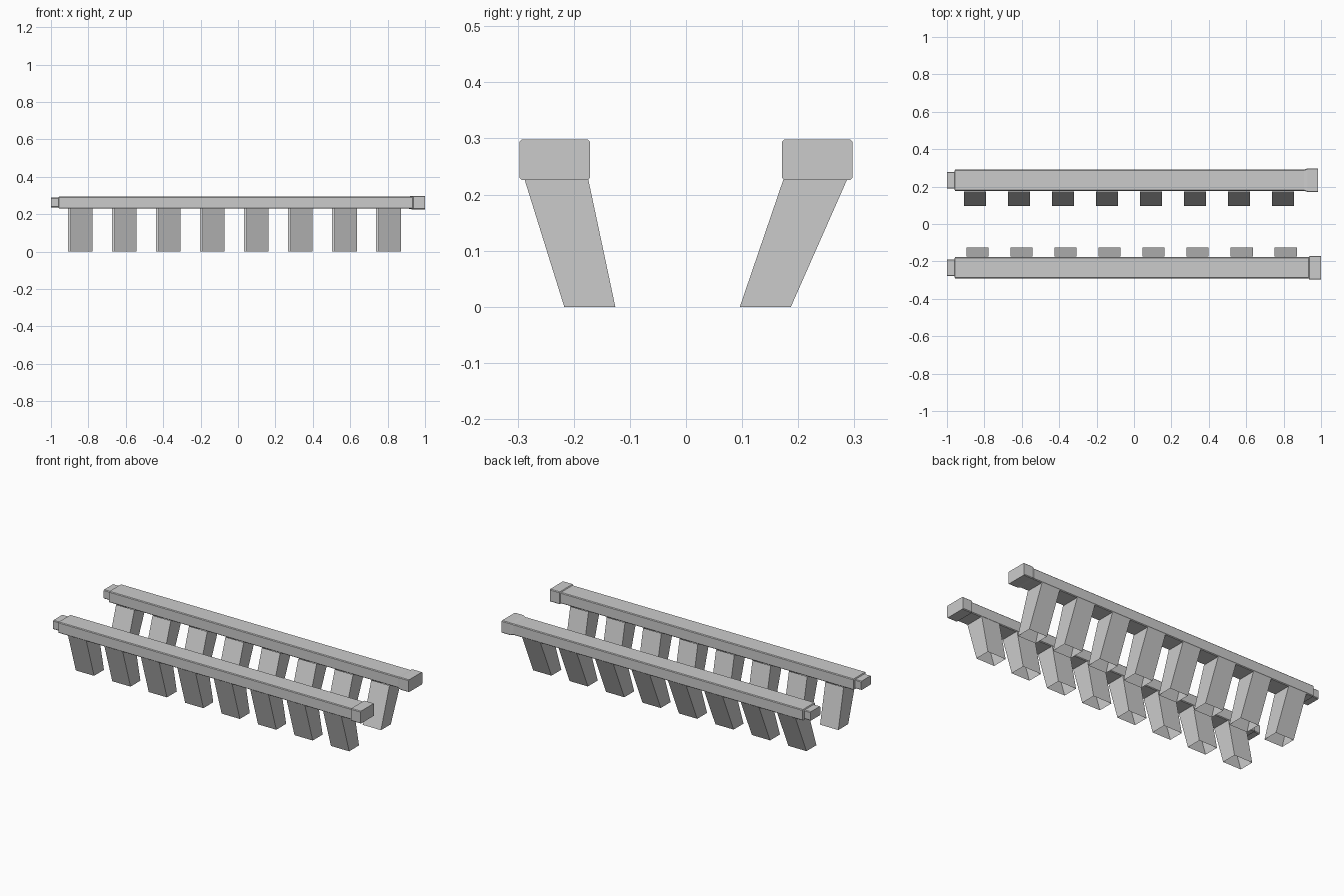
import bpy, bmesh

if "Cube" in bpy.data.objects:
    bpy.data.objects.remove(bpy.data.objects["Cube"])


def make_object(name, bm):
    bmesh.ops.recalc_face_normals(bm, faces=bm.faces)
    mesh = bpy.data.meshes.new(name)
    bm.to_mesh(mesh)
    bm.free()
    obj = bpy.data.objects.new(name, mesh)
    bpy.context.collection.objects.link(obj)
    return obj


def loft(name, rings, capped):
    """Join matching rings of points with flat quads."""
    bm = bmesh.new()
    loops = [[bm.verts.new(p) for p in ring] for ring in rings]
    n = len(loops[0])
    for a, b in zip(loops, loops[1:]):
        for i in range(n):
            j = (i + 1) % n
            bm.faces.new((a[i], a[j], b[j], b[i]))
    if capped:
        bm.faces.new(loops[0])
        bm.faces.new(loops[-1])
    return make_object(name, bm)


def rail_ring(x, y, hy, hz, z=0.262, c=0.004):
    """Rectangle with narrow chamfered corners."""
    outline = [(-hy + c, -hz), (hy - c, -hz), (hy, -hz + c), (hy, hz - c),
               (hy - c, hz), (-hy + c, hz), (-hy, hz - c), (-hy, -hz + c)]
    return [(x, y + dy, z + dz) for dy, dz in outline]


def rail(name, y, collar_start, collar_full, end):
    small, body, collar = (0.045, 0.026), (0.057, 0.032), (0.063, 0.036)
    stations = [(-1.0, small), (-0.96, small), (-0.957, body),
                (collar_start, body), (collar_full, collar), (end, collar)]
    loft(name, [rail_ring(x, y, *size) for x, size in stations], True)


def legs(name, first_x, bottom, top):
    """Row of eight leaning hollow legs, open at the foot."""
    for i in range(8):
        x0 = first_x + i * 0.2355
        x1 = x0 + 0.118
        rings = [[(x0, y0, z), (x1, y0, z), (x1, y1, z), (x0, y1, z)]
                 for (y0, y1), z in ((bottom, 0.0), (top, 0.231))]
        loft(f"{name}_{i + 1}", rings, False)


# Long handrails with a narrow tip and a wider collar
rail("front_rail", -0.234, 0.934, 0.938, 1.0)
rail("back_rail", 0.234, 0.91, 0.928, 0.983)

# Leaning supports, splaying outward toward the rails
legs("front_leg", -0.896, (-0.217, -0.126), (-0.289, -0.175))
legs("back_leg", -0.910, (0.096, 0.187), (0.175, 0.289))
